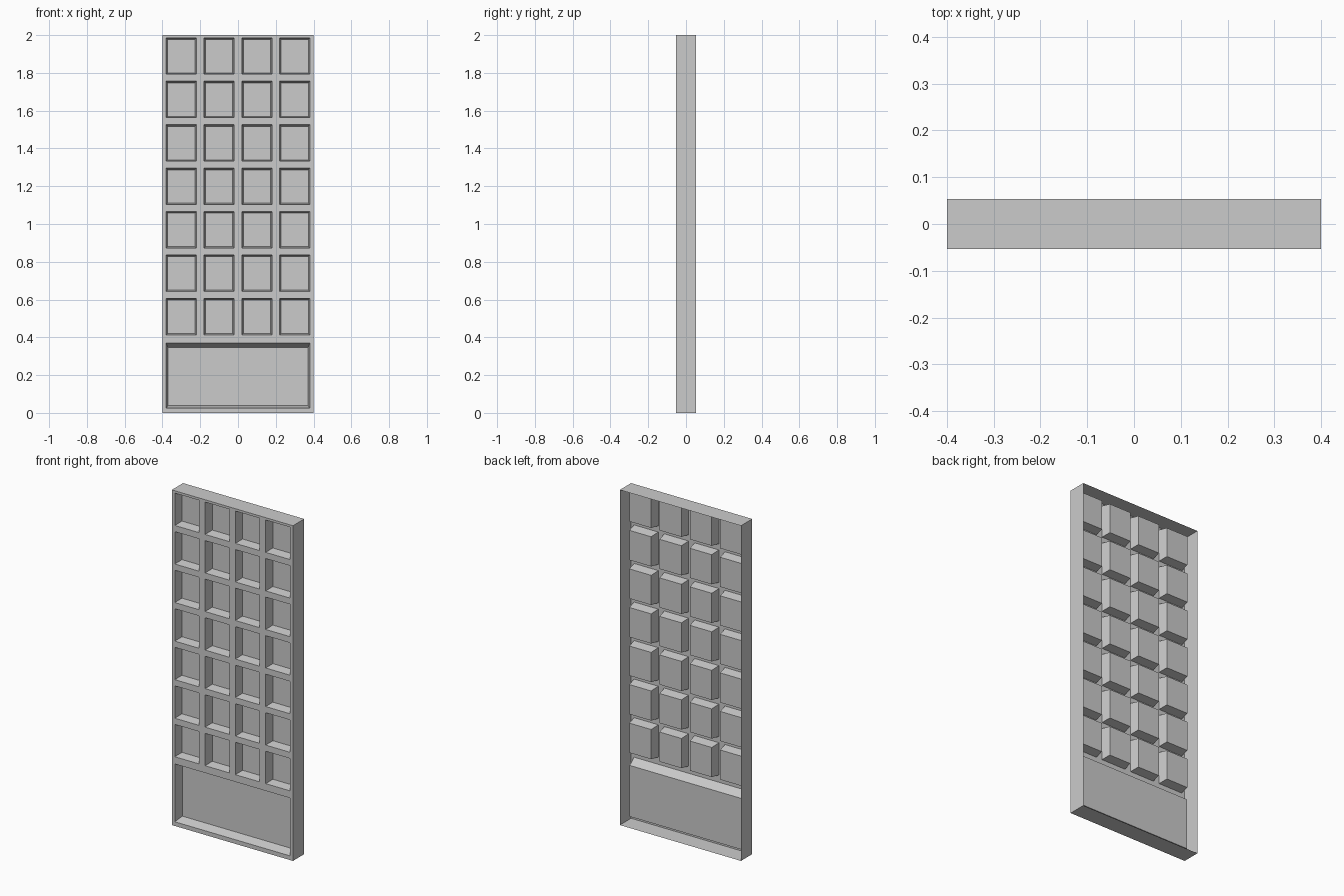
import bpy, bmesh

if "Cube" in bpy.data.objects:
    bpy.data.objects.remove(bpy.data.objects["Cube"])

FRONT, BACK, POCKET = -0.053, 0.053, 0.003   # y of plate, open rear edge, pocket floor


def ring(x0, x1, z0, z1, y):
    return [(x0, y, z0), (x1, y, z0), (x1, y, z1), (x0, y, z1)]


def add_face(bm, pts):
    bm.faces.new([bm.verts.new(p) for p in pts])


def add_walls(bm, a, b, outward=False):
    for i in range(4):
        j = (i + 1) % 4
        q = [a[i], a[j], b[j], b[i]]
        add_face(bm, q[::-1] if outward else q)


def add_pocket(bm, x0, x1, z0, z1, side, low, high):
    # tapered recess with a flat floor
    a = ring(x0, x1, z0, z1, FRONT)
    b = ring(x0 + side, x1 - side, z0 + low, z1 - high, POCKET)
    add_walls(bm, a, b)
    add_face(bm, b)


def finish(bm, name):
    bmesh.ops.remove_doubles(bm, verts=bm.verts, dist=1e-5)
    me = bpy.data.meshes.new(name)
    bm.to_mesh(me)
    bm.free()
    bpy.context.collection.objects.link(bpy.data.objects.new(name, me))


# layout lines: four columns, one tall kick panel, seven rows
cols = [(-0.38 + 0.2 * i, -0.22 + 0.2 * i) for i in range(4)]
rows = [(0.413 + 0.23 * i, 0.606 + 0.23 * i) for i in range(7)]
kick = (0.025, 0.37)
xs = [-0.4] + [v for c in cols for v in c] + [0.4]
zs = [0, *kick] + [v for r in rows for v in r] + [2]

# front lattice: every grid cell that is not an opening
bm = bmesh.new()
for k in range(len(zs) - 1):
    for i in range(len(xs) - 1):
        in_kick = k == 1 and 0 < i < len(xs) - 2
        in_pocket = k > 1 and k % 2 == 1 and i % 2 == 1
        if not (in_kick or in_pocket):
            add_face(bm, ring(xs[i], xs[i + 1], zs[k], zs[k + 1], FRONT))
finish(bm, "front_lattice")

# small square recesses
bm = bmesh.new()
for z0, z1 in rows:
    for x0, x1 in cols:
        add_pocket(bm, x0, x1, z0, z1, 0.008, 0.007, 0.009)
finish(bm, "square_recesses")

# wide lower recess with a sloping top
bm = bmesh.new()
add_pocket(bm, -0.38, 0.38, *kick, 0.01, 0.015, 0.025)
finish(bm, "lower_recess")

# outer edge band, open at the back
bm = bmesh.new()
add_walls(bm, ring(-0.4, 0.4, 0, 2, FRONT), ring(-0.4, 0.4, 0, 2, BACK), outward=True)
finish(bm, "edge_band")
